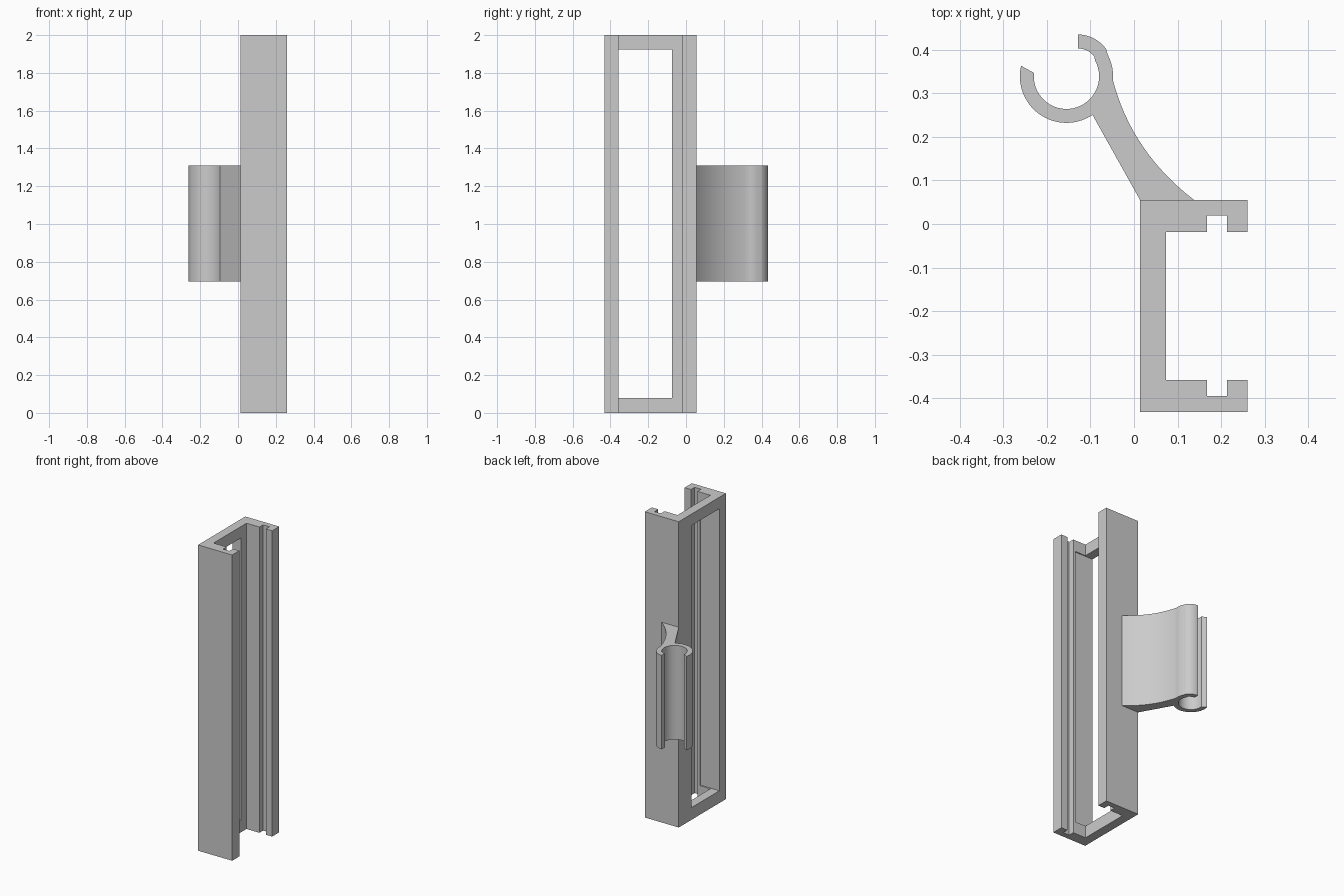
import bpy, bmesh, math
from mathutils import Vector

cube = bpy.data.objects.get("Cube")
if cube:
    bpy.data.objects.remove(cube, do_unlink=True)

grey = bpy.data.materials.new("light grey plastic")
grey.use_nodes = True
grey.diffuse_color = (0.6, 0.6, 0.6, 1)
grey.node_tree.nodes["Principled BSDF"].inputs["Base Color"].default_value = (0.6, 0.6, 0.6, 1)


def extrude_profile(name, points, bottom, top):
    """Prism standing on a closed xy outline."""
    bm = bmesh.new()
    face = bm.faces.new([bm.verts.new((x, y, bottom)) for x, y in points])
    out = bmesh.ops.extrude_face_region(bm, geom=[face])
    moved = [v for v in out["geom"] if isinstance(v, bmesh.types.BMVert)]
    bmesh.ops.translate(bm, verts=moved, vec=(0, 0, top - bottom))
    bmesh.ops.recalc_face_normals(bm, faces=bm.faces)
    mesh = bpy.data.meshes.new(name)
    bm.to_mesh(mesh)
    bm.free()
    mesh.materials.append(grey)
    obj = bpy.data.objects.new(name, mesh)
    bpy.context.collection.objects.link(obj)
    return obj


def arc(centre, radius, start, end, steps):
    angles = [math.radians(start + (end - start) * i / steps) for i in range(steps + 1)]
    return [(centre[0] + radius * math.cos(a), centre[1] + radius * math.sin(a)) for a in angles]


def bezier(a, b, c, steps):
    a, b, c = Vector(a), Vector(b), Vector(c)
    return [tuple(a * (1 - t) ** 2 + b * 2 * t * (1 - t) + c * t * t)
            for t in (i / steps for i in range(1, steps + 1))]


# C-shaped channel with a groove in each flange
def flange(outer, inner, groove):
    return [(0.26, outer), (0.26, inner), (0.214, inner), (0.214, groove),
            (0.168, groove), (0.168, inner), (0.074, inner)]


back = flange(0.055, -0.018, 0.02)
front = flange(-0.432, -0.358, -0.395)
channel = extrude_profile("channel", [(0.014, 0.055)] + back + front[::-1] + [(0.014, -0.432)], 0, 2)

# Tall window through the web
cutter = extrude_profile("window_cutter",
                         [(-0.1, -0.365), (0.15, -0.365), (0.15, -0.075), (-0.1, -0.075)], 0.08, 1.925)
cutter.hide_render = True
cut = channel.modifiers.new("window", 'BOOLEAN')
cut.operation = 'DIFFERENCE'
cut.solver = 'EXACT'
cut.object = cutter
bpy.context.view_layer.objects.active = channel
channel.select_set(True)
bpy.ops.object.modifier_apply(modifier=cut.name)
bpy.data.objects.remove(cutter, do_unlink=True)
channel.select_set(False)

# Snap clip on a curved arm
ring, lip = (-0.155, 0.339), (-0.129, 0.355)
outline = [(0.014, 0.055)]
outline += arc(ring, 0.107, 304, 167, 20)
outline += arc(ring, 0.075, 174, 390, 32)
outline += arc(lip, 0.048, 36, 90, 8)
outline += arc(lip, 0.08, 90, 36, 8)
outline += arc(ring, 0.107, 28, -5, 6)
outline += bezier(outline[-1], (-0.005, 0.165), (0.138, 0.055), 16)
clip = extrude_profile("clip_and_arm", outline, 0.695, 1.31)
bpy.context.view_layer.objects.active = clip
clip.select_set(True)
bpy.ops.object.shade_smooth_by_angle(angle=math.radians(30))
